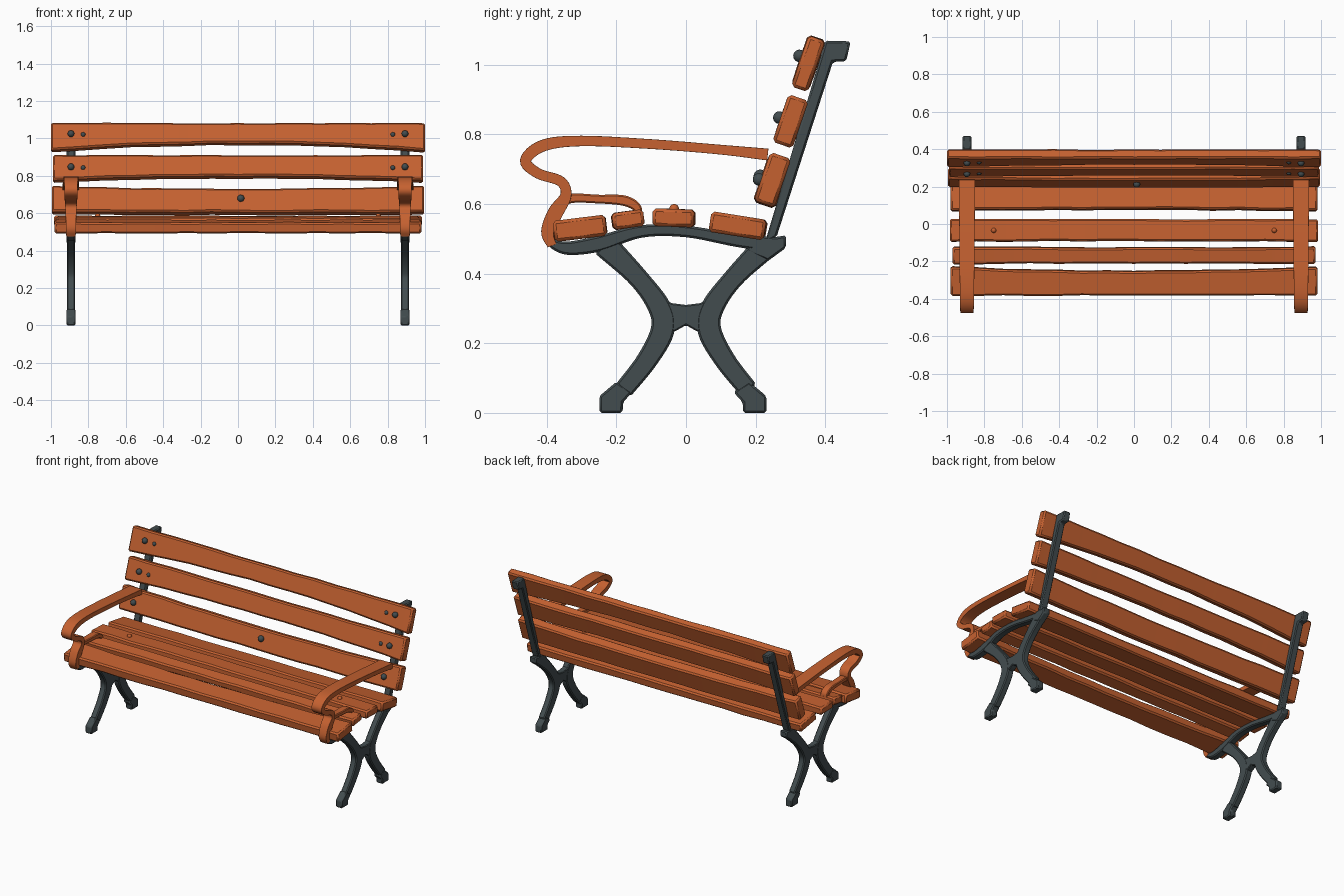
import bpy, bmesh, math, random
from mathutils import Vector

random.seed(4)
cube = bpy.data.objects.get("Cube")
if cube:
    bpy.data.objects.remove(cube, do_unlink=True)


def material(name, color):
    m = bpy.data.materials.new(name)
    m.use_nodes = True
    m.diffuse_color = (*color, 1)
    bsdf = m.node_tree.nodes["Principled BSDF"]
    bsdf.inputs["Base Color"].default_value = (*color, 1)
    bsdf.inputs["Roughness"].default_value = 0.7
    return m


WOOD = material("orange wood", (0.56, 0.12, 0.03))
IRON = material("dark iron", (0.055, 0.073, 0.078))


def finish(name, bm, mat, bevel=0.0):
    """Turn a bmesh into a shaded object with optional softened edges."""
    bmesh.ops.recalc_face_normals(bm, faces=bm.faces)
    mesh = bpy.data.meshes.new(name)
    bm.to_mesh(mesh)
    bm.free()
    mesh.materials.append(mat)
    mesh.shade_smooth()
    mesh.set_sharp_from_angle(angle=math.radians(35))
    obj = bpy.data.objects.new(name, mesh)
    bpy.context.collection.objects.link(obj)
    if bevel:
        mod = obj.modifiers.new("soft edges", "BEVEL")
        mod.width = bevel
        mod.segments = 1
        mod.limit_method = "ANGLE"
        mod.angle_limit = math.radians(40)
    return obj


def loft(name, rings, mat, bevel):
    """Skin a list of equal-sized vertex rings and cap both ends."""
    bm = bmesh.new()
    rows = [[bm.verts.new(p) for p in ring] for ring in rings]
    n = len(rows[0])
    for a, b in zip(rows, rows[1:]):
        for i in range(n):
            j = (i + 1) % n
            bm.faces.new((a[i], a[j], b[j], b[i]))
    bm.faces.new(rows[0])
    bm.faces.new(rows[-1])
    return finish(name, bm, mat, bevel)


def spline(points, steps=6):
    """Catmull-Rom samples through (y, z, thickness) points."""
    p = [Vector(q) for q in points]
    p = [2 * p[0] - p[1]] + p + [2 * p[-1] - p[-2]]
    out = []
    for a, b, c, d in zip(p, p[1:], p[2:], p[3:]):
        for k in range(steps):
            t = k / steps
            out.append(0.5 * (2 * b + (c - a) * t + (2 * a - 5 * b + 4 * c - d) * t * t
                              + (3 * b - a - 3 * c + d) * t ** 3))
    return out + [p[-2]]


def ribbon(name, points, x, w0, w1, mat, bevel=0.006):
    """Flat bar following a side-view curve, w0 to w1 wide across x."""
    s = spline(points)
    rings = []
    for i, q in enumerate(s):
        t = s[min(i + 1, len(s) - 1)] - s[max(i - 1, 0)]
        ny, nz = Vector((-t.y, t.x)).normalized() * q.z / 2
        h = (w0 + (w1 - w0) * i / (len(s) - 1)) / 2
        rings.append([(x + a * h, q.x + b * ny, q.y + b * nz)
                      for a, b in ((-1, -1), (1, -1), (1, 1), (-1, 1))])
    return loft(name, rings, mat, bevel)


def plate(name, outline, x, width, mat, bevel=0.006):
    """Side-view outline extruded across x."""
    rings = [[(x + s * width / 2, y, z) for y, z in outline] for s in (-1, 1)]
    return loft(name, rings, mat, bevel)


def plank(name, y, z, width, thick, tilt, half, waist_low, waist_high):
    """Rough-hewn board whose long edges pinch in towards the middle."""
    a = math.radians(tilt)
    d, n = Vector((0, math.cos(a), math.sin(a))), Vector((0, -math.sin(a), math.cos(a)))
    rings = []
    count = 14
    for i in range(count + 1):
        u = 2 * i / count - 1
        pinch = 1 - u * u
        lo = -width / 2 + waist_low * pinch + random.uniform(0, 0.005)
        hi = width / 2 - waist_high * pinch - random.uniform(0, 0.005)
        t = thick / 2 - random.uniform(0, 0.003)
        c = Vector((u * half, y, z))
        rings.append([c + d * e + n * f for e, f in ((lo, -t), (hi, -t), (hi, t), (lo, t))])
    loft(name, rings, WOOD, 0.009)

    def on_face(x, along, lift):
        return Vector((x, y, z)) + d * along + n * (thick / 2 + lift)
    return on_face


def bolt(name, center, radius, mat):
    bm = bmesh.new()
    bmesh.ops.create_uvsphere(bm, u_segments=12, v_segments=8, radius=radius)
    bmesh.ops.translate(bm, verts=bm.verts, vec=center)
    finish(name, bm, mat)


# Seat and back boards
plank("seat_board_front", -0.305, 0.53, 0.157, 0.062, 7, 0.98, 0, 0.022)
plank("seat_board_second", -0.167, 0.555, 0.097, 0.05, 8, 0.97, 0.004, 0.004)
seat_c = plank("seat_board_third", -0.035, 0.56, 0.125, 0.052, -2, 0.985, 0.004, 0)
plank("seat_board_rear", 0.15, 0.537, 0.165, 0.06, -9, 0.98, 0.006, 0)
back_low = plank("back_board_lower", 0.248, 0.668, 0.152, 0.068, 71, 0.995, 0, 0.015)
back_mid = plank("back_board_middle", 0.3, 0.837, 0.146, 0.062, 71, 0.99, 0.022, 0)
back_top = plank("back_board_upper", 0.351, 1.003, 0.16, 0.056, 71, 1.0, 0.042, 0)

bolt("bolt_centre", back_low(0.015, 0, 0.003), 0.019, IRON)

for side, s in (("right", -1), ("left", 1)):
    x = s * 0.893

    # Bolts
    bolt("bolt_lower_" + side, back_low(x, -0.01, 0.003), 0.018, IRON)
    for label, face, along in (("middle", back_mid, 0), ("upper", back_top, 0.013)):
        bolt(f"bolt_{label}_{side}", face(x, along, 0.003), 0.018, IRON)
        bolt(f"small_bolt_{label}_{side}", face(s * 0.828, along - 0.003, -0.004), 0.013, IRON)
    bolt("seat_bolt_" + side, seat_c(s * 0.75, 0, 0), 0.014, WOOD)

    # Crossed legs with feet
    for end, f in (("front", -1), ("rear", 1)):
        ribbon(f"{end}_leg_{side}",
               [(f * 0.235, 0.485, 0.075), (f * 0.135, 0.385, 0.058), (f * 0.075, 0.3, 0.066),
                (f * 0.068, 0.235, 0.068), (f * 0.113, 0.15, 0.06), (f * 0.18, 0.065, 0.055)],
               x, 0.042, 0.042, IRON)
        foot = [(0.24, 0), (0.173, 0), (0.172, 0.03), (0.145, 0.06), (0.19, 0.09), (0.24, 0.048)]
        plate(f"{end}_foot_{side}", [(f * y - 0.009, z) for y, z in foot], x, 0.046, IRON)
    plate("leg_bridge_" + side,
          [(-0.085, 0.335), (-0.04, 0.315), (0, 0.31), (0.04, 0.315), (0.085, 0.335),
           (0.06, 0.23), (0.03, 0.235), (0, 0.252), (-0.03, 0.235), (-0.06, 0.23)],
          x, 0.04, IRON, 0.004)

    # Seat rail, back post and its cap
    ribbon("seat_rail_" + side,
           [(-0.39, 0.488, 0.025), (-0.34, 0.473, 0.038), (-0.25, 0.486, 0.045),
            (-0.13, 0.521, 0.036), (0, 0.521, 0.033), (0.15, 0.495, 0.038), (0.27, 0.482, 0.045)],
           x, 0.046, 0.046, IRON)
    plate("rail_end_" + side,
          [(0.225, 0.5), (0.288, 0.51), (0.287, 0.474), (0.235, 0.436), (0.17, 0.468)],
          x, 0.046, IRON)
    plate("back_post_" + side,
          [(0.227, 0.49), (0.26, 0.505), (0.422, 1.008), (0.46, 1.01), (0.473, 1.067),
           (0.4, 1.069)],
          x, 0.046, IRON)

    # Armrest sweeping forward, curling down to the seat front
    ribbon("armrest_" + side,
           [(0.235, 0.742, 0.034), (0.1, 0.756, 0.028), (-0.1, 0.772, 0.028),
            (-0.3, 0.781, 0.03), (-0.41, 0.768, 0.034), (-0.461, 0.725, 0.032),
            (-0.425, 0.688, 0.03), (-0.36, 0.665, 0.03), (-0.345, 0.625, 0.032),
            (-0.375, 0.575, 0.044), (-0.398, 0.52, 0.036), (-0.385, 0.48, 0.026)],
           x, 0.088, 0.05, WOOD)
    ribbon("armrest_branch_" + side,
           [(-0.375, 0.585, 0.03), (-0.335, 0.615, 0.027), (-0.25, 0.614, 0.025),
            (-0.18, 0.61, 0.03), (-0.143, 0.592, 0.026), (-0.135, 0.565, 0.02)],
           x, 0.046, 0.05, WOOD, 0.005)
